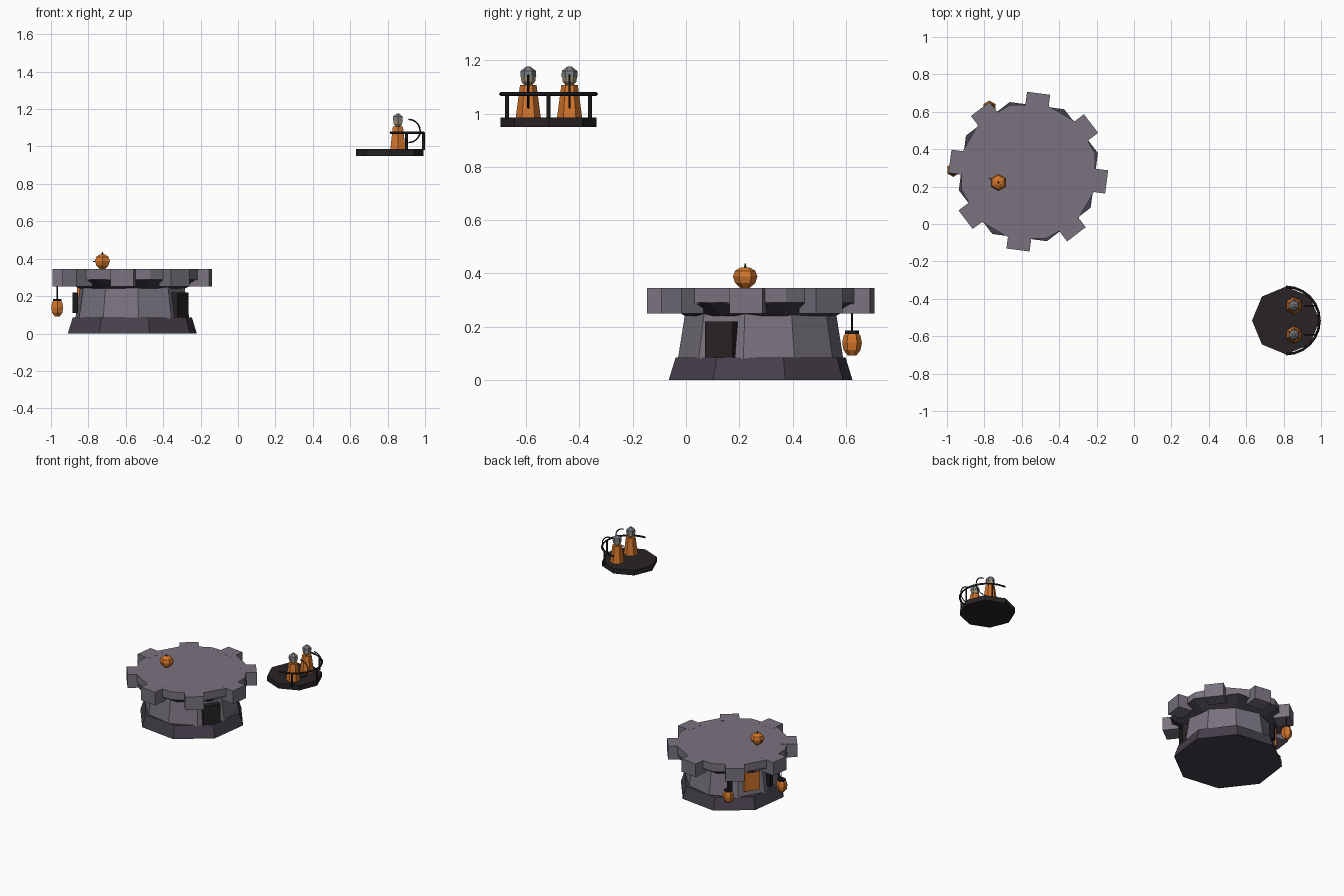
import bpy, math
from math import radians, sin, cos, pi
from mathutils import Vector, Matrix

if "Cube" in bpy.data.objects:
    bpy.data.objects.remove(bpy.data.objects["Cube"])


def material(name, rgb):
    m = bpy.data.materials.new(name)
    m.diffuse_color = (*rgb, 1)
    m.use_nodes = True
    m.node_tree.nodes["Principled BSDF"].inputs["Base Color"].default_value = m.diffuse_color
    return m


STONE = material("stone", (0.19, 0.17, 0.21))
DARK = material("dark_stone", (0.06, 0.05, 0.07))
WOOD = material("dark_wood", (0.022, 0.017, 0.018))
BLACK = material("black_iron", (0.01, 0.01, 0.012))
ORANGE = material("orange", (0.65, 0.18, 0.025))
SKIN = material("tan", (0.35, 0.28, 0.17))
STEEL = material("steel", (0.2, 0.21, 0.23))
GREEN = material("stem_green", (0.06, 0.08, 0.02))


def lathe(name, mat, center, profile, sides, start):
    """Flat-faced solid turned from (radius, z) pairs, first corner at angle start."""
    verts, faces = [], []
    for r, z in profile:
        for i in range(sides):
            a = radians(start) + 2 * pi * i / sides
            verts.append((center[0] + r * cos(a), center[1] + r * sin(a), z))
    for k in range(len(profile) - 1):
        for i in range(sides):
            j = (i + 1) % sides
            faces.append((k * sides + i, k * sides + j,
                          (k + 1) * sides + j, (k + 1) * sides + i))
    faces.append(tuple(range(sides))[::-1])
    faces.append(tuple(range((len(profile) - 1) * sides, len(profile) * sides)))
    return mesh(name, mat, verts, faces)


def mesh(name, mat, verts, faces):
    me = bpy.data.meshes.new(name)
    me.from_pydata(verts, [], faces)
    me.materials.append(mat)
    ob = bpy.data.objects.new(name, me)
    bpy.context.collection.objects.link(ob)
    return ob


def box(name, mat, center, size, angle=0.0):
    bpy.ops.mesh.primitive_cube_add(size=1)
    ob = bpy.context.object
    ob.name = name
    ob.data.transform(Matrix.Diagonal((*size, 1)))
    ob.location = center
    ob.rotation_euler.z = radians(angle)
    ob.data.materials.append(mat)
    return ob


def tube(name, mat, points, radius):
    cu = bpy.data.curves.new(name, 'CURVE')
    cu.dimensions = '3D'
    cu.bevel_depth = radius
    cu.bevel_resolution = 0
    cu.use_fill_caps = True
    sp = cu.splines.new('POLY')
    sp.points.add(len(points) - 1)
    for p, co in zip(sp.points, points):
        p.co = (*co, 1)
    cu.materials.append(mat)
    ob = bpy.data.objects.new(name, cu)
    bpy.context.collection.objects.link(ob)
    return ob


# Tower, turned so its door faces the platform
T = (-0.565, 0.28)
FACE = -30


def on_tower(radial, side, z, angle=FACE):
    a = radians(angle)
    return (T[0] + radial * cos(a) - side * sin(a),
            T[1] + radial * sin(a) + side * cos(a), z)


lathe("tower_base", DARK, T, [(0.357, 0), (0.33, 0.085)], 8, FACE)
lathe("tower_body", STONE, T, [(0.312, 0.08), (0.285, 0.25)], 10, FACE + 18)
lathe("tower_corbel", DARK, T, [(0.292, 0.24), (0.385, 0.29)], 8, FACE)
lathe("tower_deck", STONE, T, [(0.37, 0.285), (0.37, 0.345)], 12, FACE + 15)
for i in range(8):
    a = FACE + 22.5 + 45 * i
    box(f"battlement_{i}", STONE, on_tower(0.37, 0, 0.298, a), (0.105, 0.125, 0.095), a)

# Door, banner and window slits
box("door", WOOD, on_tower(0.293, 0, 0.152), (0.04, 0.12, 0.135), FACE)
box("banner", ORANGE, on_tower(-0.296, 0, 0.185), (0.03, 0.11, 0.13), FACE)
for s in (-1, 1):
    a = 150 + 28 * s
    box("window_slit", BLACK, on_tower(0.305, 0, 0.165, a), (0.03, 0.035, 0.11), a)

# Hanging lanterns on the back
for s in (-1, 1):
    p = on_tower(-0.352, 0.193 * s, 0)
    lathe("lantern", ORANGE, p, [(0.016, 0.092), (0.032, 0.112), (0.037, 0.14),
                                 (0.032, 0.165), (0.022, 0.18)], 6, 90)
    lathe("lantern_cap", BLACK, p, [(0.027, 0.17), (0.027, 0.185)], 6, 90)
    tube("lantern_hook", BLACK, [(p[0], p[1], 0.18), (p[0], p[1], 0.255)], 0.003)

# Pumpkin on the deck
P = (-0.725, 0.222)
lathe("pumpkin", ORANGE, P, [(0.018, 0.346), (0.038, 0.364), (0.046, 0.388),
                             (0.038, 0.41), (0.016, 0.423)], 6, 90)
lathe("pumpkin_stem", GREEN, P, [(0.006, 0.42), (0.003, 0.437)], 5, 90)
box("pumpkin_nose", GREEN, (P[0] - 0.04, P[1] + 0.018, 0.385), (0.022, 0.007, 0.008), -30)

# Floating platform with curved railing
C = (0.812, -0.516)
lathe("platform", WOOD, C, [(0.181, 0.95), (0.181, 0.986)], 8, 0)


def rim(deg, z, r=0.18):
    return (C[0] + r * cos(radians(deg)), C[1] + r * sin(radians(deg)), z)


tube("railing", BLACK, [rim(d, 1.073) for d in range(-90, 91, 15)], 0.007)
for d in (-60, 0, 60):
    tube("railing_post", BLACK, [rim(d, 0.98), rim(d, 1.073)], 0.008)

# Two guards with bows
for n, y in enumerate((-0.437, -0.592)):
    g = (0.855, y)
    lathe(f"guard_body_{n}", ORANGE, g, [(0.047, 0.985), (0.031, 1.107)], 6, 90)
    lathe(f"guard_head_{n}", SKIN, g, [(0.012, 1.103), (0.026, 1.12),
                                       (0.028, 1.14), (0.018, 1.158)], 6, 90)
    lathe(f"guard_helmet_{n}", STEEL, g, [(0.03, 1.138), (0.029, 1.16), (0.008, 1.176)], 6, 90)
    arc = [(0.912 + 0.062 * cos(radians(d)), y, 1.083 + 0.062 * sin(radians(d)))
           for d in range(-90, 91, 18)]
    tube(f"guard_bow_{n}", BLACK, arc, 0.004)
